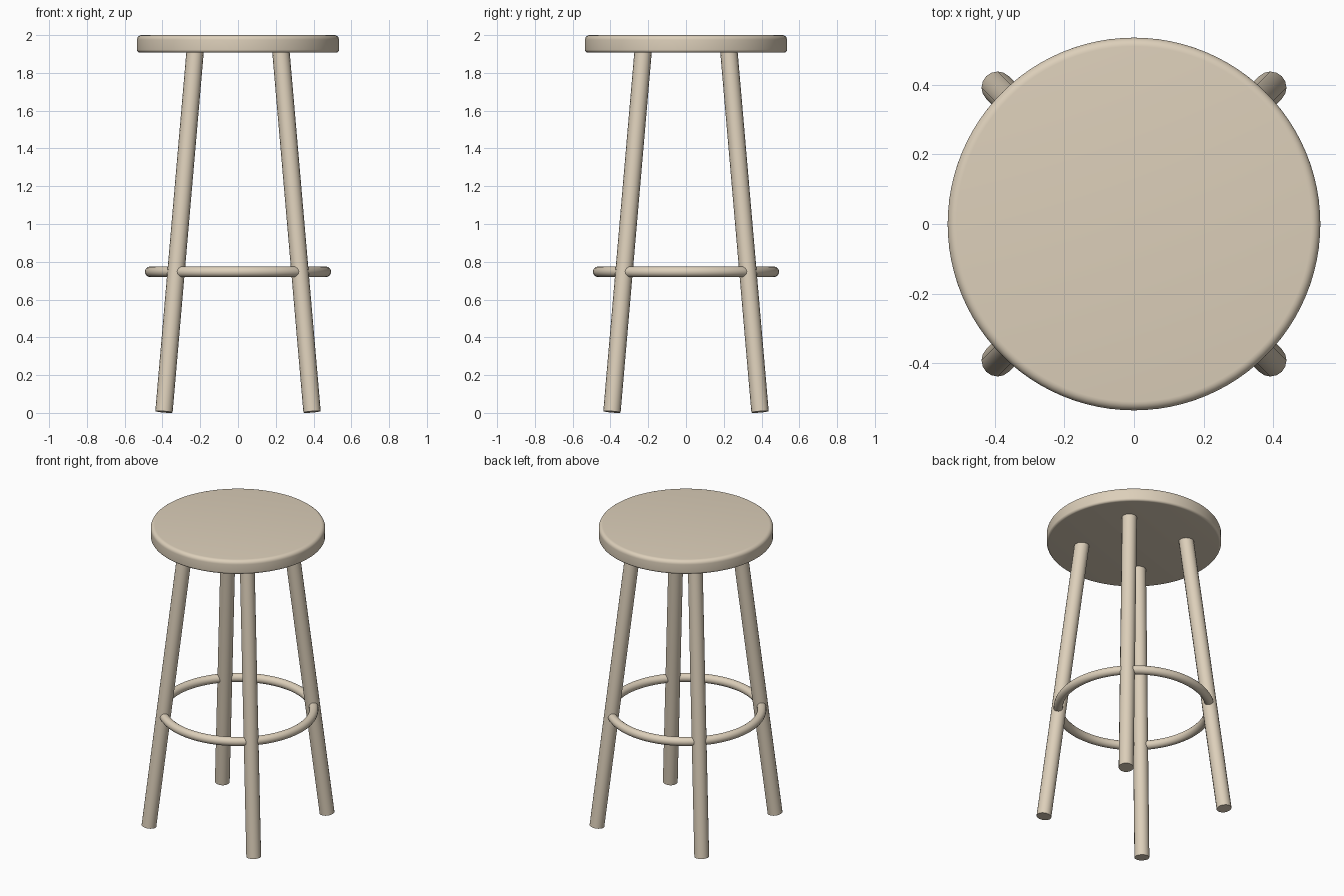
import bpy, bmesh, math
from mathutils import Vector

cube = bpy.data.objects.get("Cube")
if cube:
    bpy.data.objects.remove(cube, do_unlink=True)

# Pale wood colour shared by every part
wood = bpy.data.materials.new("pale_wood")
wood.use_nodes = True
colour = (0.72, 0.625, 0.49, 1)
wood.diffuse_color = colour
wood.node_tree.nodes["Principled BSDF"].inputs["Base Color"].default_value = colour


def finish(obj, name):
    obj.name = obj.data.name = name
    obj.data.materials.append(wood)
    bpy.ops.object.select_all(action='DESELECT')
    obj.select_set(True)
    bpy.context.view_layer.objects.active = obj
    bpy.ops.object.shade_smooth_by_angle(angle=math.radians(40))
    return obj


def rim_arc(radius, inset, z, start, steps=6):
    """Quarter-round corner of the seat profile."""
    for i in range(steps + 1):
        a = start + math.pi / 2 * i / steps
        yield radius - inset + inset * math.cos(a), z + inset * math.sin(a)


# Seat: a disc with rounded rims, lathed from its profile
SEAT_R, SEAT_BOTTOM, SEAT_TOP = 0.535, 1.908, 2.0
LOW, HIGH = 0.015, 0.025
profile = [(0, SEAT_BOTTOM)]
profile += rim_arc(SEAT_R, LOW, SEAT_BOTTOM + LOW, -math.pi / 2)
profile += rim_arc(SEAT_R, HIGH, SEAT_TOP - HIGH, 0)
profile.append((0, SEAT_TOP))
bm = bmesh.new()
points = [bm.verts.new((r, 0, z)) for r, z in profile]
edges = [bm.edges.new(pair) for pair in zip(points, points[1:])]
bmesh.ops.spin(bm, geom=points + edges, axis=(0, 0, 1), cent=(0, 0, 0),
               angle=math.tau, steps=96, use_duplicate=False)
bmesh.ops.remove_doubles(bm, verts=bm.verts, dist=0.0001)
bmesh.ops.recalc_face_normals(bm, faces=bm.faces)
mesh = bpy.data.meshes.new("seat")
bm.to_mesh(mesh)
bm.free()
seat = bpy.data.objects.new("seat", mesh)
bpy.context.collection.objects.link(seat)
finish(seat, "seat")

# Legs: four splayed round posts, cut square to their own axis
LEG_R = 0.046
for sy, end in ((-1, "front"), (1, "back")):
    for sx, side in ((1, "left"), (-1, "right")):
        foot = Vector((sx * 0.392, sy * 0.392, 0.0055))
        top = Vector((sx * 0.227, sy * 0.227, 1.915))
        axis = top - foot
        bpy.ops.mesh.primitive_cylinder_add(
            vertices=16, radius=LEG_R, depth=axis.length, location=(foot + top) / 2,
            rotation=axis.to_track_quat('Z', 'Y').to_euler())
        finish(bpy.context.object, f"{end}_{side}_leg")

# Foot ring: passes through the middle of every leg
bpy.ops.mesh.primitive_torus_add(major_radius=0.465, minor_radius=0.028,
                                 major_segments=96, minor_segments=16,
                                 location=(0, 0, 0.747))
finish(bpy.context.object, "foot_ring")
